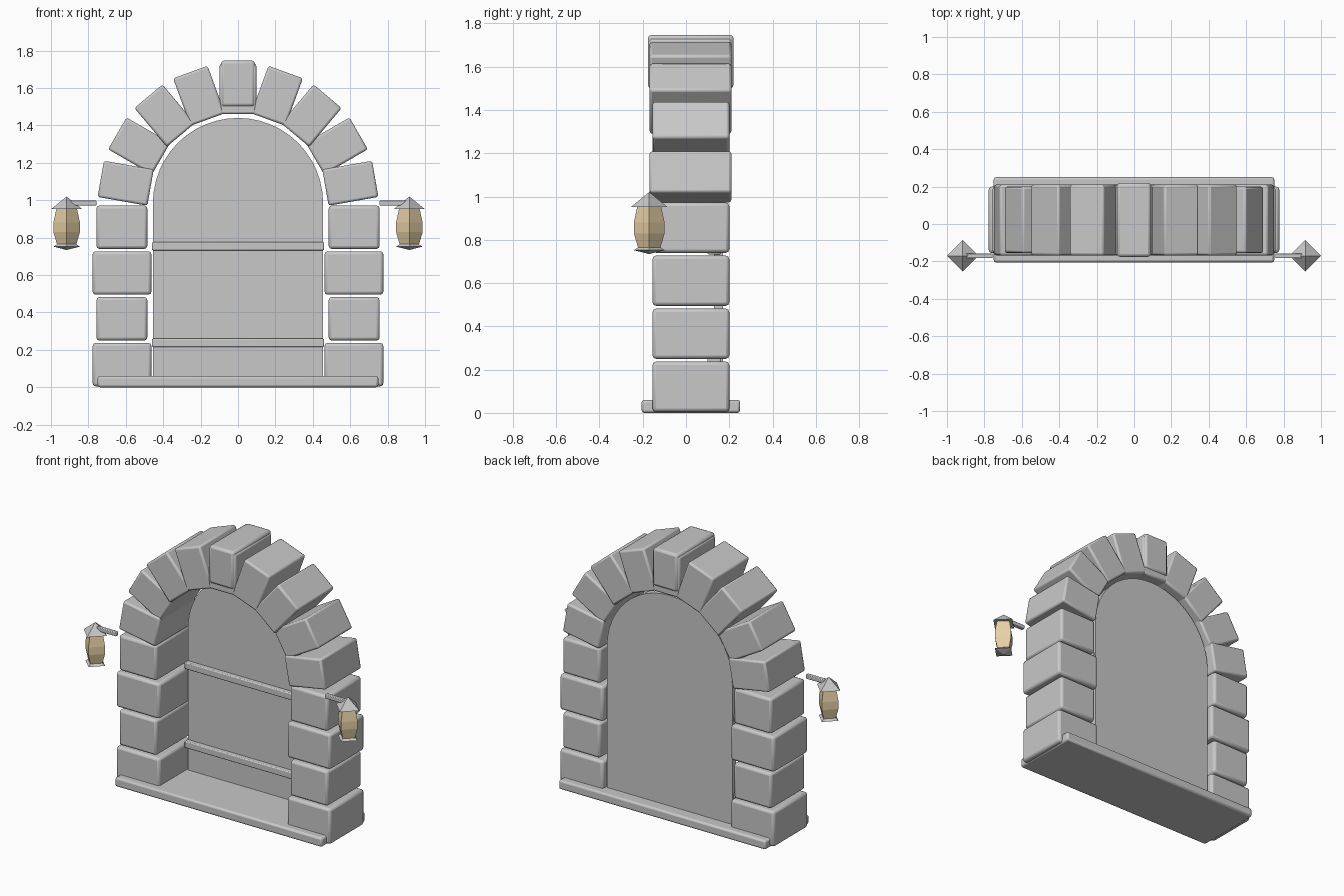
import bpy, bmesh, math
from mathutils import Matrix, Vector

if "Cube" in bpy.data.objects:
    bpy.data.objects.remove(bpy.data.objects["Cube"])


def material(name, rgb):
    m = bpy.data.materials.new(name)
    m.diffuse_color = (*rgb, 1)
    m.use_nodes = True
    m.node_tree.nodes["Principled BSDF"].inputs["Base Color"].default_value = m.diffuse_color
    return m


STONE = material("grey_stone", (0.58, 0.58, 0.58))
GLASS = material("warm_glass", (0.80, 0.64, 0.39))


def finish(name, bm, mat, bevel=0, smooth=True):
    bmesh.ops.recalc_face_normals(bm, faces=bm.faces)
    me = bpy.data.meshes.new(name)
    bm.to_mesh(me)
    bm.free()
    me.materials.append(mat)
    ob = bpy.data.objects.new(name, me)
    bpy.context.collection.objects.link(ob)
    if bevel:
        b = ob.modifiers.new("rounded_edges", 'BEVEL')
        b.width, b.segments = bevel, 2
    if smooth:
        bpy.ops.object.select_all(action='DESELECT')
        ob.select_set(True)
        bpy.context.view_layer.objects.active = ob
        bpy.ops.object.shade_smooth_by_angle(angle=math.radians(35))
    return ob


def box(name, x, y, z, bevel=0.012, mat=STONE, turn=None):
    """Box from (min, max) ranges, optionally transformed."""
    bm = bmesh.new()
    bmesh.ops.create_cube(bm, size=1)
    for v in bm.verts:
        v.co = Vector([sum(r) / 2 + c * (r[1] - r[0]) for r, c in zip((x, y, z), v.co)])
    if turn:
        bm.transform(turn)
    return finish(name, bm, mat, bevel)


def lathe4(name, profile, cx, cy, mat):
    """Four-sided diamond solid from (radius, z) rings."""
    bm = bmesh.new()
    rings = [[bm.verts.new((cx + r * math.cos(k * math.pi / 2),
                            cy + r * math.sin(k * math.pi / 2), z)) for k in range(4)]
             for r, z in profile]
    for a, b in zip(rings, rings[1:]):
        for k in range(4):
            bm.faces.new((a[k], a[(k + 1) % 4], b[(k + 1) % 4], b[k]))
    bm.faces.new(rings[0])
    bm.faces.new(rings[-1])
    bmesh.ops.remove_doubles(bm, verts=bm.verts, dist=0.0015)
    return finish(name, bm, mat, smooth=False)


ARCH_Z = 0.985

# sill
box("sill", (-0.75, 0.75), (-0.205, 0.25), (0, 0.06))

# column stones on both sides
for s, side in ((1, "right"), (-1, "left")):
    for i in range(4):
        inner, outer = ((0.463, 0.777), (0.485, 0.757))[i % 2]
        z0 = 0.005 + i * 0.245
        box(f"column_stone_{side}_{i + 1}", sorted((s * inner, s * outer)),
            (-0.155, 0.2), (z0, z0 + 0.232), 0.016)

# arch stones, fanned every twenty degrees
for i in range(9):
    a = math.radians(10 + 20 * i)
    turn = Matrix.Translation((0, 0, ARCH_Z)) @ Matrix.Rotation(-a, 4, 'Y')
    y = (-0.155, 0.2) if i in (1, 7) else (-0.168, 0.21)
    box(f"arch_stone_{i + 1}", (0.475, 0.745), y, (-0.098, 0.098), 0.012, turn=turn)

# keystone
box("keystone", (-0.09, 0.09), (-0.176, 0.22), (1.5, 1.747), 0.016)

# round-topped back panel
bm = bmesh.new()
R = 0.455
outline = [(-R, 0.03), (R, 0.03)]
outline += [(R * math.cos(math.pi * k / 24), ARCH_Z + R * math.sin(math.pi * k / 24))
            for k in range(25)]
face = bm.faces.new([bm.verts.new((x, 0.13, z)) for x, z in outline])
ext = bmesh.ops.extrude_face_region(bm, geom=[face])
bmesh.ops.translate(bm, vec=(0, 0.04, 0),
                    verts=[g for g in ext["geom"] if isinstance(g, bmesh.types.BMVert)])
finish("back_panel", bm, STONE)

# rails across the panel
for n, z in (("lower", 0.215), ("upper", 0.732)):
    box(f"{n}_rail", (-0.46, 0.46), (0.1, 0.16), (z, z + 0.045), 0.006)

# lanterns on side arms
for s, side in ((1, "right"), (-1, "left")):
    cx, cy = s * 0.916, -0.17
    box(f"lantern_arm_{side}", sorted((s * 0.757, s * 0.91)),
        (cy - 0.013, cy + 0.013), (0.972, 0.998), 0.004)
    lathe4(f"lantern_roof_{side}", [(0.084, 0.952), (0.001, 1.02)], cx, cy, STONE)
    lathe4(f"lantern_glass_{side}", [(0.052, 0.765), (0.071, 0.83), (0.071, 0.88), (0.055, 0.955)],
           cx, cy, GLASS)
    lathe4(f"lantern_base_{side}", [(0.04, 0.772), (0.071, 0.752), (0.001, 0.734)],
           cx, cy, STONE)
